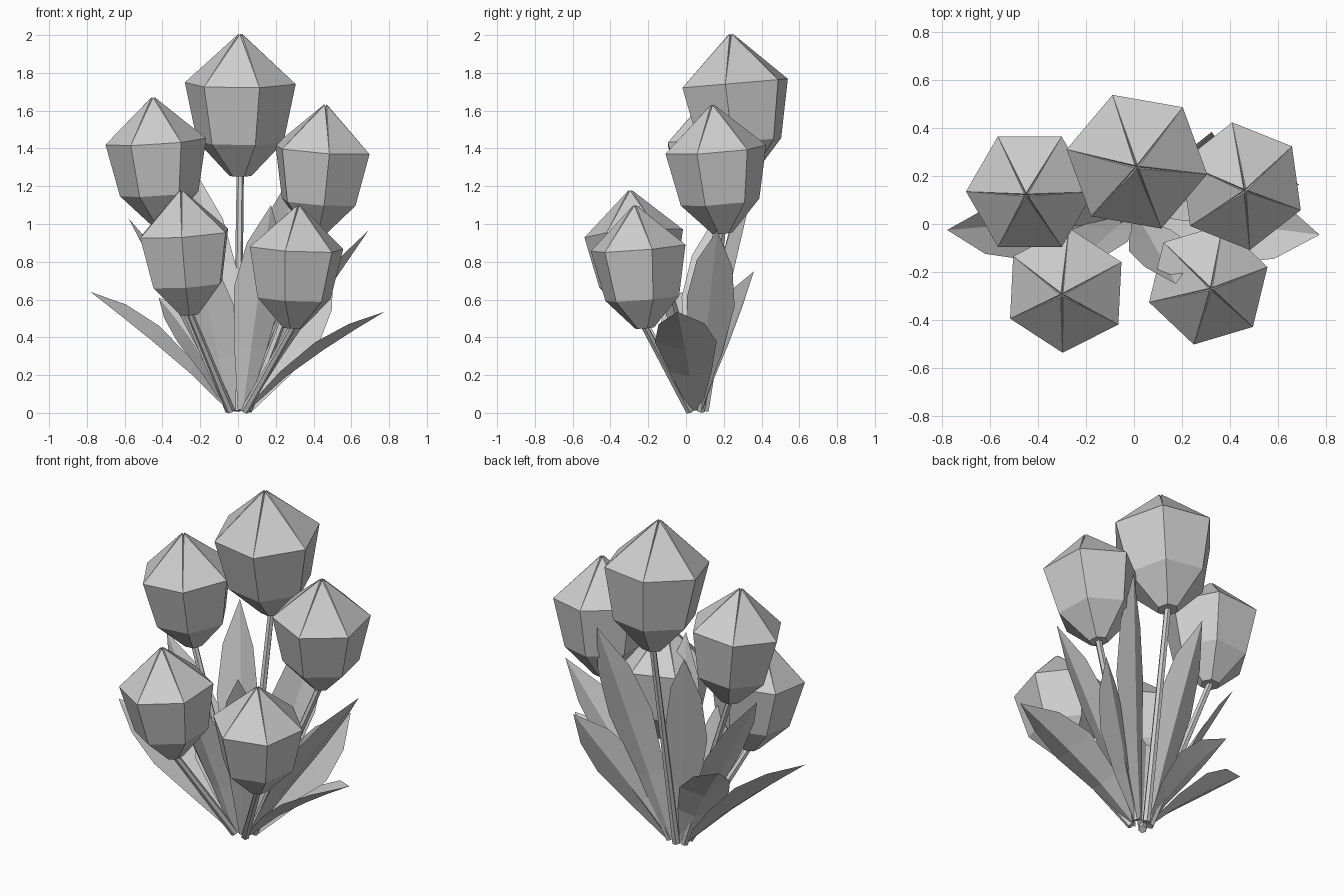
import bpy, bmesh, math
from mathutils import Vector

cube = bpy.data.objects.get("Cube")
if cube:
    bpy.data.objects.remove(cube, do_unlink=True)

grey = bpy.data.materials.new("plain_grey")
grey.use_nodes = True
colour = (0.62, 0.62, 0.62, 1)
grey.diffuse_color = colour
grey.node_tree.nodes["Principled BSDF"].inputs["Base Color"].default_value = colour

UP = Vector((0, 0, 1))
MIDDLE = Vector((0, 0.055, 0))   # where all stalks meet


def finish(bm, name):
    bmesh.ops.recalc_face_normals(bm, faces=bm.faces[:])
    mesh = bpy.data.meshes.new(name)
    bm.to_mesh(mesh)
    bm.free()
    mesh.materials.append(grey)
    bpy.context.collection.objects.link(bpy.data.objects.new(name, mesh))


def bridge(bm, low, high):
    n = len(low)
    for i in range(n):
        j = (i + 1) % n
        bm.faces.new((low[i], low[j], high[j], high[i]))


def bloom(name, centre, radius, turn, lean):
    """Six-sided closed tulip head; returns the point where its stem joins."""
    centre = Vector(centre)
    rot = UP.rotation_difference(Vector((*lean, 1)))
    bm = bmesh.new()

    def ring(r, h, offset=0):
        out = []
        for i in range(6):
            a = math.radians(turn + offset + i * 60)
            p = Vector((r * math.cos(a), r * math.sin(a), h)) * radius
            out.append(bm.verts.new(centre + rot @ p))
        return out

    # Cup: flat base, flared lower band, tall side band
    base, belly, rim = ring(0.2, -1.65), ring(0.78, -1.04), ring(1, 0)
    bm.faces.new(base[::-1])
    bridge(bm, base, belly)
    bridge(bm, belly, rim)
    # Petal tips fold over, with a narrow groove between neighbours
    tips = ring(0.035, 0.88, 30)
    grooves = ring(0.05, 0.82)
    pit = bm.verts.new(centre + rot @ Vector((0, 0, 0.82 * radius)))
    for i in range(6):
        j = (i + 1) % 6
        bm.faces.new((rim[i], rim[j], tips[i]))
        bm.faces.new((rim[i], tips[i], grooves[i]))
        bm.faces.new((rim[j], grooves[j], tips[i]))
        bm.faces.new((grooves[i], tips[i], pit))
        bm.faces.new((tips[i], grooves[j], pit))
    finish(bm, name)
    return centre + rot @ Vector((0, 0, -1.62 * radius))


def stem(name, start, end):
    """Thin straight six-sided stalk."""
    rot = UP.rotation_difference(end - start)
    bm = bmesh.new()
    rings = []
    for p, r in ((start, 0.023), (end, 0.019)):
        rings.append([bm.verts.new(p + rot @ Vector((r * math.cos(k * math.pi / 3),
                      r * math.sin(k * math.pi / 3), 0))) for k in range(6)])
    bridge(bm, *rings)
    bm.faces.new(rings[0][::-1])
    bm.faces.new(rings[1])
    finish(bm, name)


def leaf(name, tip, across, width, bow):
    """Pointed blade with a folded midrib, cupped towards the plant."""
    tip = Vector(tip)
    out = Vector((tip.x, tip.y - MIDDLE.y, 0)).normalized()
    root = MIDDLE + out * 0.05 + UP * 0.015
    axis = (tip - root).normalized()
    side = Vector(across)
    side = (side - axis * side.dot(axis)).normalized()
    inward = side.cross(axis)
    if inward.dot(UP - out) < 0:
        inward.negate()
    bm = bmesh.new()
    rows = []
    for t, w in ((0, 0.2), (0.3, 0.68), (0.58, 1), (0.8, 0.74), (1, 0)):
        mid = root.lerp(tip, t) + inward * bow * 4 * t * (1 - t)
        half = width * w / 2
        lift = inward * half * 0.3
        rows.append([bm.verts.new(q) for q in (
            mid - side * half + lift * 0.6, mid - lift * 0.4, mid + side * half + lift * 0.6)])
    for a, b in zip(rows, rows[1:]):
        for k in (0, 1):
            bm.faces.new((a[k], a[k + 1], b[k + 1], b[k]))
    bmesh.ops.remove_doubles(bm, verts=bm.verts[:], dist=0.0001)
    finish(bm, name)


# Flower heads: rim centre, radius, turn in degrees, lean; and stalk foot
flowers = {
    "top": ((0.012, 0.26, 1.745), 0.298, -10, (0, -0.085), (-0.005, 0.1)),
    "upper_right": ((-0.435, 0.135, 1.437), 0.267, 0, (-0.065, -0.06), (-0.045, 0.08)),
    "upper_left": ((0.447, 0.158, 1.395), 0.27, -22, (0.07, -0.08), (0.05, 0.08)),
    "lower_right": ((-0.285, -0.277, 0.95), 0.262, 27, (-0.07, -0.08), (-0.04, 0.025)),
    "lower_left": ((0.31, -0.253, 0.873), 0.258, 16.5, (0.05, -0.08), (0.035, 0.02)),
}
for name, (centre, radius, turn, lean, foot) in flowers.items():
    joint = bloom(name + "_flower", centre, radius, turn, lean)
    stem(name + "_stem", Vector((*foot, 0.01)), joint)

# Leaves: tip, direction across the blade, width, bow
leaves = {
    "right_low_leaf": ((-0.78, -0.025, 0.64), (0.1, -1, -0.5), 0.29, 0.035),
    "left_low_leaf": ((0.775, -0.045, 0.535), (0.1, 1, 0), 0.33, 0.045),
    "right_tall_leaf": ((-0.58, 0.15, 1.03), (0.35, 1, 0), 0.26, 0.02),
    "back_right_tall_leaf": ((-0.215, 0.325, 1.26), (1, 0.1, 0), 0.26, 0.02),
    "back_left_tall_leaf": ((0.325, 0.385, 1.33), (1, 0.3, 0), 0.26, 0.02),
    "left_tall_leaf": ((0.69, 0.165, 0.965), (0.25, 1, 0), 0.26, 0.02),
    "front_left_leaf": ((0.175, -0.25, 1.1), (1, 0.1, 0), 0.26, 0.02),
    "front_right_leaf": ((-0.25, -0.18, 0.92), (1, -0.1, 0), 0.27, 0.02),
    "back_right_low_leaf": ((-0.42, 0.285, 0.61), (0.8, 0.6, 0), 0.28, 0.055),
    "back_left_low_leaf": ((0.5, 0.36, 0.75), (1, 0.35, 0), 0.27, 0.02),
}
for name, (tip, across, width, bow) in leaves.items():
    leaf(name, tip, across, width, bow)
